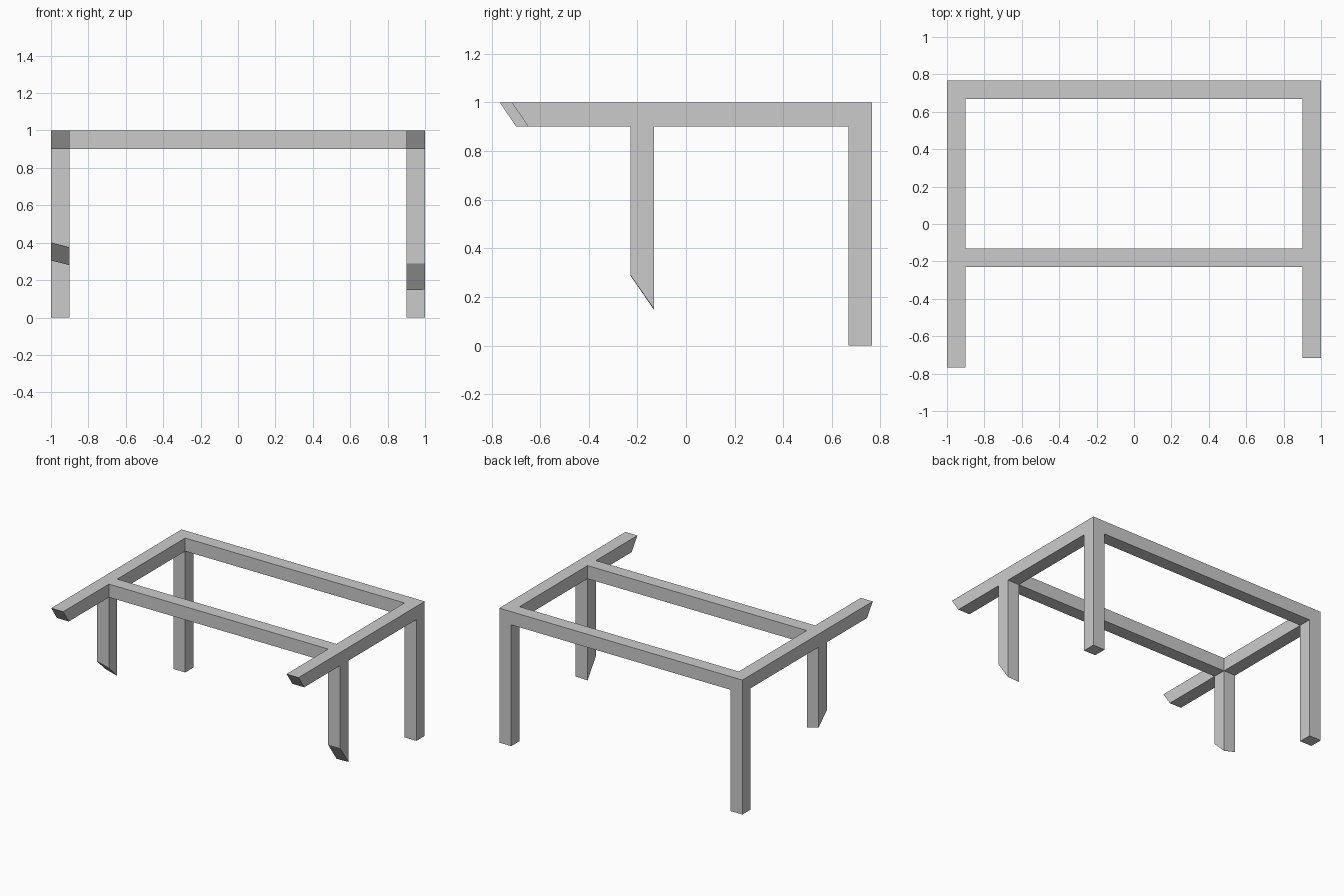
import bpy, bmesh

if "Cube" in bpy.data.objects:
    bpy.data.objects.remove(bpy.data.objects["Cube"])

T = 0.098                       # bar thickness
ZT, ZB = 1.0, 1.0 - T           # rail top and underside
XO, XI = 1.0, 1.0 - T           # outer and inner x of the side rails
YB1, YB0 = 0.766, 0.766 - T     # back bar
YF1, YF0 = -0.131, -0.131 - T   # front bar

bm = bmesh.new()
verts = {}


def vert(co):
    key = tuple(round(c, 4) for c in co)
    if key not in verts:
        verts[key] = bm.verts.new(co)
    return verts[key]


def cell(low, high):
    """Six-sided block from two matching rings; walls shared with a neighbour vanish."""
    a, b = [vert(c) for c in low], [vert(c) for c in high]
    quads = [a[::-1], b] + [[a[i], a[(i + 1) % 4], b[(i + 1) % 4], b[i]] for i in range(4)]
    for q in quads:
        old = bm.faces.get(q)
        if old:
            bm.faces.remove(old)
        else:
            bm.faces.new(q)


def ring(x0, x1, y0, y1, z):
    return [(x0, y0, z), (x1, y0, z), (x1, y1, z), (x0, y1, z)]


def box(x0, x1, y0, y1, z0, z1):
    cell(ring(x0, x1, y0, y1, z0), ring(x0, x1, y0, y1, z1))


# Per side: x range, tip y of the slanted rail end (top, bottom),
# and front leg foot heights (front-left, front-right, back-right, back-left)
sides = [
    ((-XO, -XI), (-0.766, -0.70), (0.40, 0.375, 0.28, 0.305)),
    ((XI, XO), (-0.717, -0.65), (0.288, 0.29, 0.149, 0.146)),
]
for (x0, x1), (tip_top, tip_bottom), feet in sides:
    # Side rail: slanted stub, front joint, span, back joint
    cell(ring(x0, x1, tip_bottom, YF0, ZB), ring(x0, x1, tip_top, YF0, ZT))
    for y0, y1 in ((YF0, YF1), (YF1, YB0), (YB0, YB1)):
        box(x0, x1, y0, y1, ZB, ZT)
    # Back leg
    box(x0, x1, YB0, YB1, 0, ZB)
    # Broken-off front leg
    foot = [(x, y, z) for (x, y, _), z in zip(ring(x0, x1, YF0, YF1, 0), feet)]
    cell(foot, ring(x0, x1, YF0, YF1, ZB))

# Cross bars
for y0, y1 in ((YF0, YF1), (YB0, YB1)):
    box(-XI, XI, y0, y1, ZB, ZT)

bmesh.ops.recalc_face_normals(bm, faces=bm.faces)
mesh = bpy.data.meshes.new("broken_frame")
bm.to_mesh(mesh)
bm.free()
bpy.context.collection.objects.link(bpy.data.objects.new("broken_frame", mesh))
